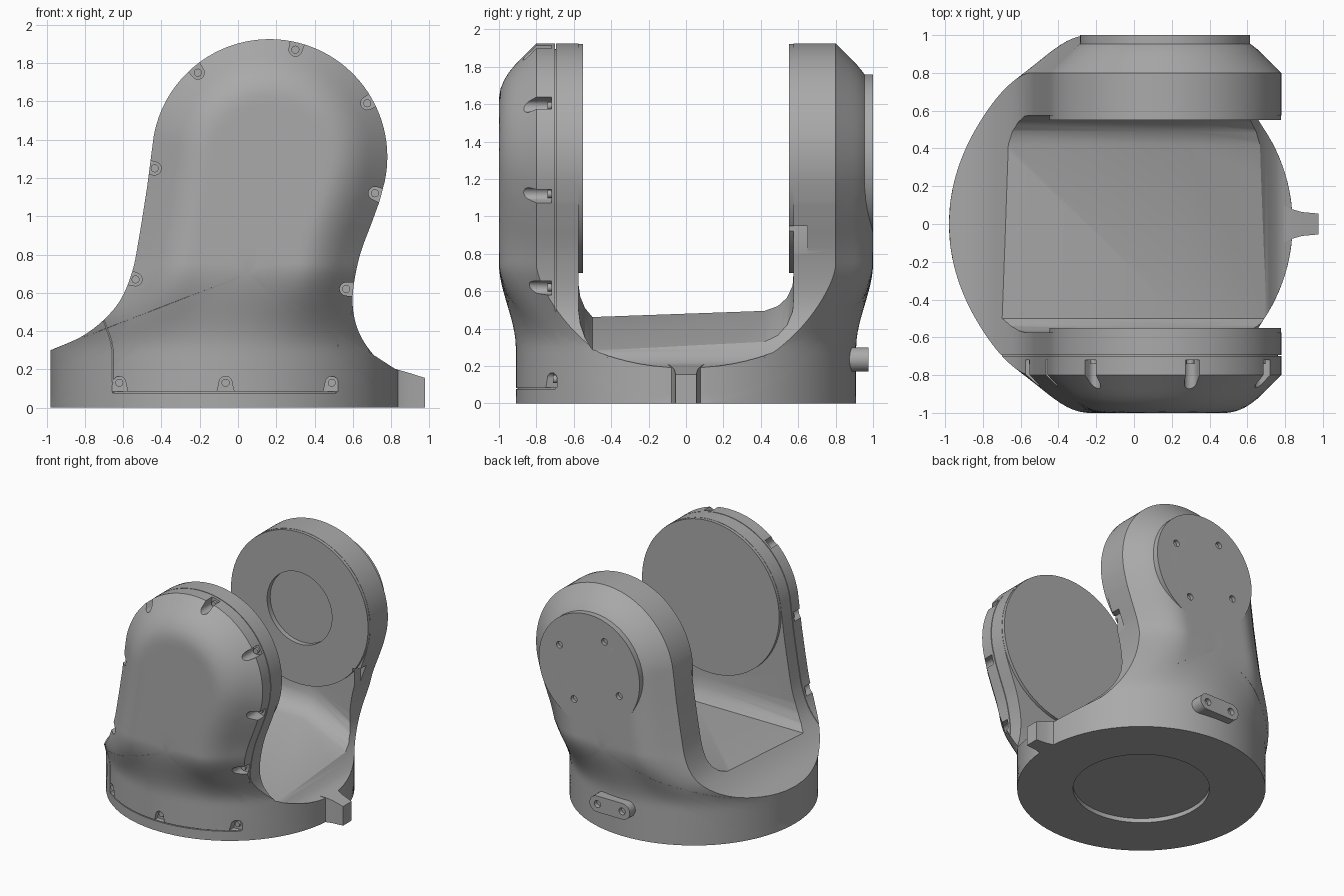
import bpy, bmesh, math
from mathutils import Vector
from mathutils.geometry import intersect_point_line

if "Cube" in bpy.data.objects:
    bpy.data.objects.remove(bpy.data.objects["Cube"])

grey = bpy.data.materials.new("cast_grey")
grey.use_nodes = True
grey.diffuse_color = (0.4, 0.4, 0.4, 1)
grey.node_tree.nodes["Principled BSDF"].inputs["Base Color"].default_value = (0.4, 0.4, 0.4, 1)

CX, R = -0.07, 0.91            # base cylinder
HUB = Vector((0.165, 1.31))    # pivot axis of the arms
HUB_R = 0.615
MID = Vector((0.05, 0.7))      # centre the side skin converges to


def make(name, verts, faces):
    bm = bmesh.new()
    vs = [bm.verts.new(v) for v in verts]
    for f in faces:
        bm.faces.new([vs[i] for i in f])
    bmesh.ops.remove_doubles(bm, verts=bm.verts, dist=1e-5)
    bmesh.ops.recalc_face_normals(bm, faces=bm.faces)
    mesh = bpy.data.meshes.new(name)
    bm.to_mesh(mesh)
    bm.free()
    ob = bpy.data.objects.new(name, mesh)
    bpy.context.collection.objects.link(ob)
    mesh.materials.append(grey)
    return ob


def loft(name, sections):
    """Closed solid through equal-length loops."""
    n, m = len(sections[0]), len(sections)
    faces = [(k * n + i, k * n + (i + 1) % n, (k + 1) * n + (i + 1) % n, (k + 1) * n + i)
             for k in range(m - 1) for i in range(n)]
    faces += [list(range(n)), list(range((m - 1) * n, m * n))]
    return make(name, [v for s in sections for v in s], faces)


def prism_y(name, pts, y0, y1):
    return loft(name, [[(x, y, z) for x, z in pts] for y in (y0, y1)])


def circle(cx, cz, r, n=32):
    return [(cx + r * math.cos(2 * math.pi * i / n), cz + r * math.sin(2 * math.pi * i / n)) for i in range(n)]


def slot(x, z, r, a, length):
    """U-shaped outline: round at (x, z), open end towards angle a."""
    d, s = Vector((math.cos(a), math.sin(a))), Vector((-math.sin(a), math.cos(a)))
    c = Vector((x, z))
    arc = [c + r * (math.cos(t) * s - math.sin(t) * d) for t in [math.pi * i / 10 for i in range(11)]]
    return arc + [c + d * length - s * r * 1.3, c + d * length + s * r * 1.3]


def boolean(target, cutter, op="DIFFERENCE"):
    mod = target.modifiers.new("cut", "BOOLEAN")
    mod.operation, mod.solver, mod.object = op, "EXACT", cutter
    bpy.context.view_layer.objects.active = target
    bpy.ops.object.modifier_apply(modifier=mod.name)
    bpy.data.objects.remove(cutter)


def spline(pts, steps=6):
    p = [Vector(q) for q in pts]
    p = [2 * p[0] - p[1]] + p + [2 * p[-1] - p[-2]]
    out = []
    for a, b, c, d in zip(p, p[1:], p[2:], p[3:]):
        for i in range(steps):
            t = i / steps
            out.append(0.5 * (2 * b + (c - a) * t + (2 * a - 5 * b + 4 * c - d) * t * t
                              + (3 * b - a - 3 * c + d) * t ** 3))
    return out + [p[-2]]


# Side outline: base edge, left flare, round head, right flare
left = spline([(-0.98, 0.3), (-0.82, 0.37), (-0.7, 0.46), (-0.61, 0.57), (-0.55, 0.72), (-0.515, 0.9), (-0.475, 1.15)])
head = [HUB + HUB_R * Vector((math.cos(a), math.sin(a)))
        for a in [math.radians(170 - 182 * i / 56) for i in range(57)]]
right = spline([(0.74, 1.08), (0.70, 0.97), (0.635, 0.79), (0.6, 0.6), (0.61, 0.46), (0.66, 0.34), (0.75, 0.235), (0.84, 0.19)])
rim = left + head + right
wall_l = [Vector((-0.98, 0.06 * i)) for i in range(5)]
wall_r = [Vector((0.84, 0.19 - 0.0475 * i)) for i in range(1, 5)]
floor = [Vector((CX + R * math.cos(math.pi * i / 40), 0)) for i in range(1, 40)]
outline = wall_l + rim + wall_r + floor


def depth(p):
    """Half thickness: cylinder at the base, bevelled slab at the arms."""
    cyl = math.sqrt(max(0, R * R - (p.x - CX) ** 2))
    d = 9
    for a, b in zip(rim, rim[1:]):
        q, t = intersect_point_line(p, a, b)
        d = min(d, (p - (a if t < 0 else b if t > 1 else q.to_2d())).length)
    if d < 0.1:
        arm = 0.8 + d
    else:
        u = min(1, (d - 0.1) / 0.2)
        arm = 0.9 + 0.1 * (2 * u - u * u)
    w = min(1, max(0, (p.y - 0.3) / 0.45))
    w = w * w * (3 - 2 * w)
    return cyl + (arm - cyl) * w


# Body skin: rings from the outline to the middle, both sides, joined at the rim
n, rings = len(outline), 22
skin = []
for k in range(rings):
    for p in outline:
        q = p.lerp(MID, (k / rings) ** 1.6)
        skin.append((q.x, depth(q), q.y))
skin.append((MID.x, depth(MID), MID.y))
half = len(skin)
verts = skin + [(x, -y, z) for x, y, z in skin]
faces = []
for o in (0, half):
    for i in range(n):
        j = (i + 1) % n
        faces += [(o + k * n + i, o + k * n + j, o + (k + 1) * n + j, o + (k + 1) * n + i) for k in range(rings - 1)]
        faces.append((o + (rings - 1) * n + i, o + (rings - 1) * n + j, o + half - 1))
faces += [(i, (i + 1) % n, half + (i + 1) % n, half + i) for i in range(n)]
body = make("fork_body", verts, faces)

# Channel between the arms, its floor falling away to the right
prof = [(-0.575, 2.3), (-0.575, 0.64), (-0.565, 0.57), (-0.54, 0.51), (-0.5, 0.462), (0.42, 0.495),
        (0.49, 0.52), (0.54, 0.565), (0.57, 0.63), (0.575, 0.7), (0.575, 2.3)]
boolean(body, loft("channel", [[(x, y, z if z > 1 else z - drop) for y, z in prof]
                               for x, drop in ((-1.3, 0), (0.27, 0), (0.69, 0.175), (1.3, 0.42))]))

# Round pads facing each other, one with a bore
for y0, y1 in ((-0.6, -0.55), (0.55, 0.6)):
    boolean(body, prism_y("pad", circle(*HUB, 0.613, 96), y0, y1), "UNION")
boolean(body, prism_y("bore", circle(*HUB, 0.29, 64), 0.5, 0.59))

# Shallow recess under the base
boolean(body, loft("base_recess", [[(x + CX, y, z) for x, y in circle(0, 0, 0.5, 64)] for z in (-0.1, 0.035)]))

# Cover seam around the front arm and along the base
strip = [p for p in wall_l + rim + wall_r if p.y > 0.085]
inner = []
for p in strip:
    q = p.lerp(MID, 0.025)
    if q.y < 0.45:
        q.x = min(0.52, max(-0.65, q.x))
    inner.append(q)
outer = [MID + (p - MID) * 1.1 for p in strip]
boolean(body, prism_y("seam", [tuple(p) for p in outer + inner[::-1]], -0.7, -0.694))
arc = [math.radians(230 + 80 * i / 40) for i in range(41)]
band = [(CX + 0.95 * math.cos(a), 0.95 * math.sin(a)) for a in arc] + \
       [(CX + 0.9 * math.cos(a), 0.9 * math.sin(a)) for a in arc[::-1]]
boolean(body, loft("base_seam", [[(x, y, z) for x, y in band] for z in (0.077, 0.084)]))

# Cover screw pockets: x, z, opening angle, seat depth
screws = [(-0.21, 1.75, 125, 0.72), (0.3, 1.87, 75, 0.72), (0.675, 1.59, 30, 0.72), (0.715, 1.12, -20, 0.72),
          (0.565, 0.62, -5, 0.72), (-0.435, 1.25, 172, 0.72), (-0.535, 0.67, 165, 0.72),
          (-0.62, 0.13, -90, 0.695), (-0.065, 0.13, -90, 0.87), (0.49, 0.13, -90, 0.69)]
for x, z, a, y in screws:
    pocket = slot(x, z, 0.034, math.radians(a), 0.045 if z < 0.2 else 0.12)
    boolean(body, prism_y("pocket", pocket, -1.2, -y))
    prism_y("cover_screw", circle(x, z, 0.021, 16), -y - 0.02, -y + 0.01)

# Bearing cap on the back arm with four holes
cap = prism_y("bearing_cap", circle(*HUB, 0.45, 96), 0.85, 1.0)
for i in range(4):
    a = math.radians(27 + 90 * i)
    hole = circle(HUB.x + 0.3 * math.cos(a), HUB.y + 0.3 * math.sin(a), 0.027, 20)
    for ob in (cap, body):
        boolean(ob, prism_y("hole", hole, 0.97, 1.1))

# Connector plate low on the back
ends = [(0.115 * s + 0.065 * math.cos(t), 0.235 + 0.065 * math.sin(t))
        for s, t0 in ((1, -90), (-1, 90)) for t in [math.radians(t0 + 15 * i) for i in range(13)]]
plate = prism_y("connector_plate", ends, 0.85, 0.975)
for s in (-1, 1):
    boolean(plate, prism_y("hole", circle(0.11 * s, 0.235, 0.028, 20), 0.94, 1.1))

# Stop lug on the right of the base
lug = [(0.7, 0.11, 0.235), (0.77, 0.11, 0.215), (0.83, 0.08, 0.2), (0.89, 0.063, 0.183), (0.978, 0.055, 0.155)]
stop = loft("stop_lug", [[(x, -w, 0), (x, w, 0), (x, w, z), (x, -w, z)] for x, w, z in lug])

# Small cable notch beside the back pad
boolean(body, loft("notch", [[(x, 0.54, 0.7), (x, 0.65, 0.7), (x, 0.65, 0.95), (x, 0.54, 0.95)] for x in (0.64, 0.9)]))

bpy.ops.object.select_all(action="DESELECT")
for ob in bpy.context.collection.objects:
    if ob.type == "MESH":
        ob.select_set(True)
        bpy.context.view_layer.objects.active = ob
bpy.ops.object.shade_smooth_by_angle(angle=math.radians(28))
